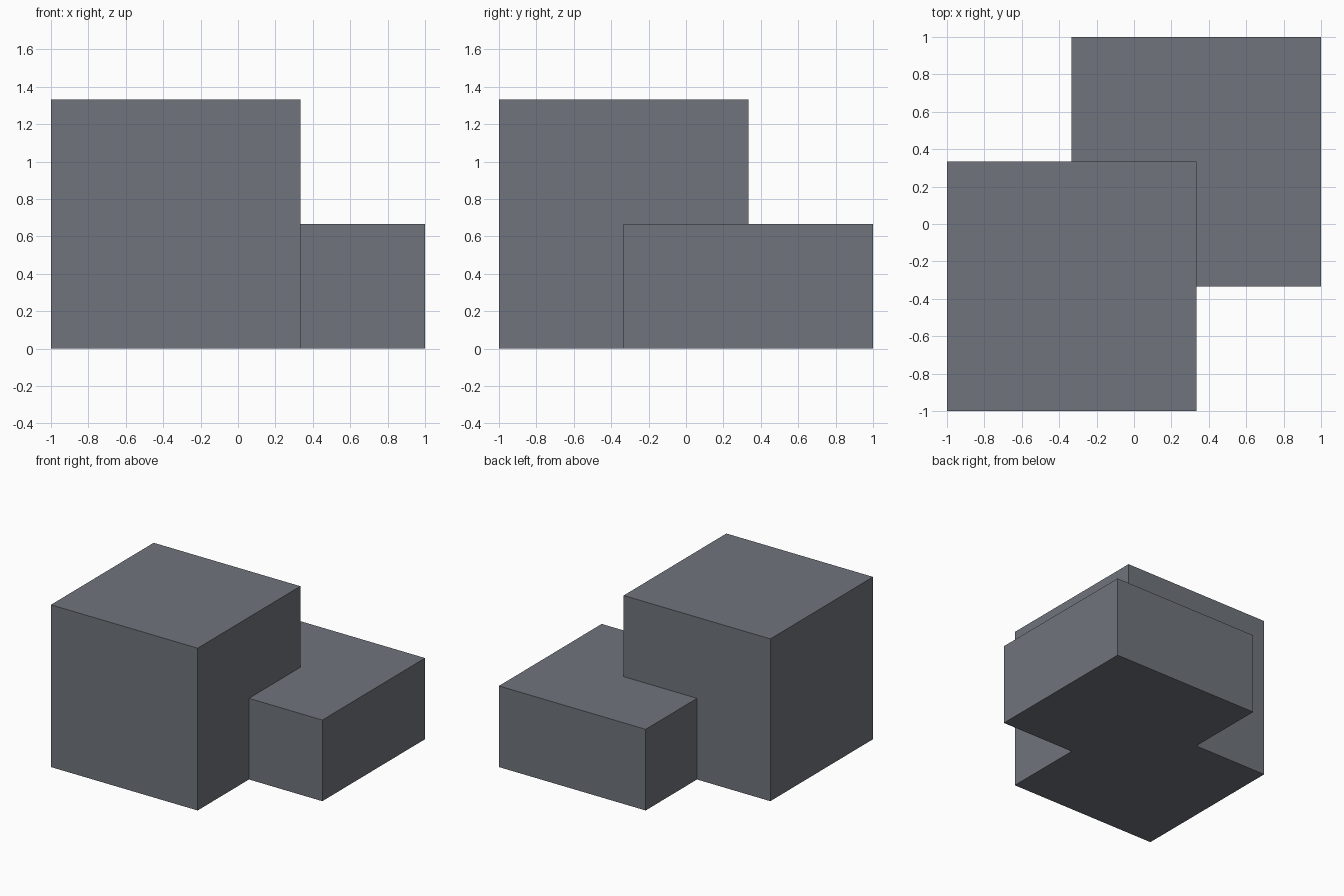
import bpy
from mathutils import Vector

if "Cube" in bpy.data.objects:
    bpy.data.objects.remove(bpy.data.objects["Cube"])

grey = bpy.data.materials.new("slate grey")
grey.diffuse_color = (0.16, 0.175, 0.20, 1)
grey.use_nodes = True
grey.node_tree.nodes["Principled BSDF"].inputs["Base Color"].default_value = grey.diffuse_color


def box(name, low, high):
    """Axis-aligned box between two corners."""
    low, high = Vector(low), Vector(high)
    bpy.ops.mesh.primitive_cube_add(size=1)
    ob = bpy.context.object
    ob.name = name
    for v in ob.data.vertices:
        v.co = [(a + b) / 2 + c * (b - a) for a, b, c in zip(low, high, v.co)]
    ob.data.materials.append(grey)
    return ob


T = 1 / 3

# Tall block at front left, low block at back right
blocks = box("tall_and_low_blocks", (-1, -1, 0), (T, T, 4 * T))
low_block = box("low_block_helper", (-T, -T, 0), (1, 1, 2 * T))

# Fuse the two blocks into one solid
union = blocks.modifiers.new("fuse low block", "BOOLEAN")
union.operation = "UNION"
union.solver = "EXACT"
union.object = low_block
bpy.context.view_layer.objects.active = blocks
bpy.ops.object.modifier_apply(modifier=union.name)
bpy.data.objects.remove(low_block)
